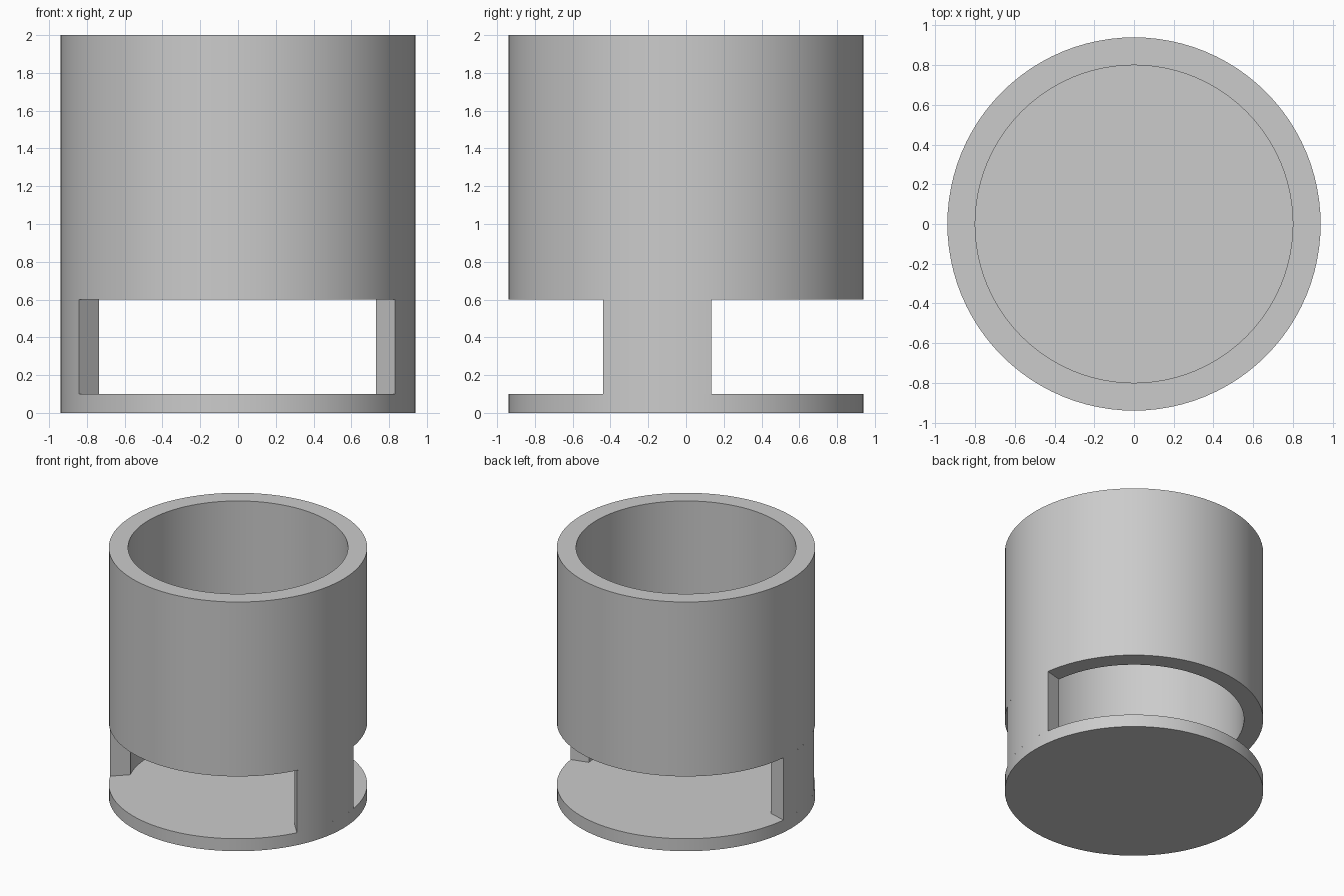
import bpy
import bmesh
from math import cos, sin, radians

cube = bpy.data.objects.get("Cube")
if cube:
    bpy.data.objects.remove(cube, do_unlink=True)

OUTER, INNER = 0.94, 0.80
FLOOR, SLOT_TOP, TOP = 0.10, 0.60, 2.0
SIDES = 96

grey = bpy.data.materials.new("light grey")
grey.use_nodes = True
grey.diffuse_color = (0.6, 0.6, 0.6, 1)
grey.node_tree.nodes["Principled BSDF"].inputs["Base Color"].default_value = (0.6, 0.6, 0.6, 1)


def finish(name, bm):
    bmesh.ops.recalc_face_normals(bm, faces=bm.faces[:])
    mesh = bpy.data.meshes.new(name)
    bm.to_mesh(mesh)
    bm.free()
    mesh.materials.append(grey)
    obj = bpy.data.objects.new(name, mesh)
    bpy.context.collection.objects.link(obj)
    bpy.ops.object.select_all(action='DESELECT')
    obj.select_set(True)
    bpy.context.view_layer.objects.active = obj
    bpy.ops.object.shade_smooth_by_angle(angle=radians(30))
    return obj


def arc(radius, start, end, steps):
    """Points on a circle between two angles in degrees."""
    angles = [radians(start + (end - start) * i / steps) for i in range(steps + 1)]
    return [(radius * cos(a), radius * sin(a)) for a in angles]


def bridge(bm, loop_a, loop_b):
    """Closed band of quads between two loops of equal length."""
    n = len(loop_a)
    for i in range(n):
        j = (i + 1) % n
        bm.faces.new((loop_a[i], loop_a[j], loop_b[j], loop_b[i]))


def ring(bm, points, z):
    return [bm.verts.new((x, y, z)) for x, y in points]


circle_out = arc(OUTER, 0, 360, SIDES)[:-1]
circle_in = arc(INNER, 0, 360, SIDES)[:-1]

# Solid base disc
bm = bmesh.new()
low, high = ring(bm, circle_out, 0), ring(bm, circle_out, FLOOR)
bridge(bm, low, high)
bm.faces.new(low)
bm.faces.new(high)
finish("base_disc", bm)

# Open sleeve with a thick wall
bm = bmesh.new()
loops = [ring(bm, circle_out, SLOT_TOP), ring(bm, circle_out, TOP),
         ring(bm, circle_in, TOP), ring(bm, circle_in, SLOT_TOP)]
for k in range(4):
    bridge(bm, loops[k], loops[(k + 1) % 4])
finish("sleeve", bm)


# Curved posts joining the base to the sleeve; ends differ inside and outside
def post(name, outer_span, inner_span):
    bm = bmesh.new()
    outline = arc(OUTER, *outer_span, 12) + arc(INNER, *inner_span, 12)[::-1]
    bridge(bm, ring(bm, outline, FLOOR), ring(bm, outline, SLOT_TOP))
    finish(name, bm)


post("left_post", (-27.9, 8.2), (-24.1, 7.1))
post("right_post", (173.9, 206.6), (175.8, 203.3))
